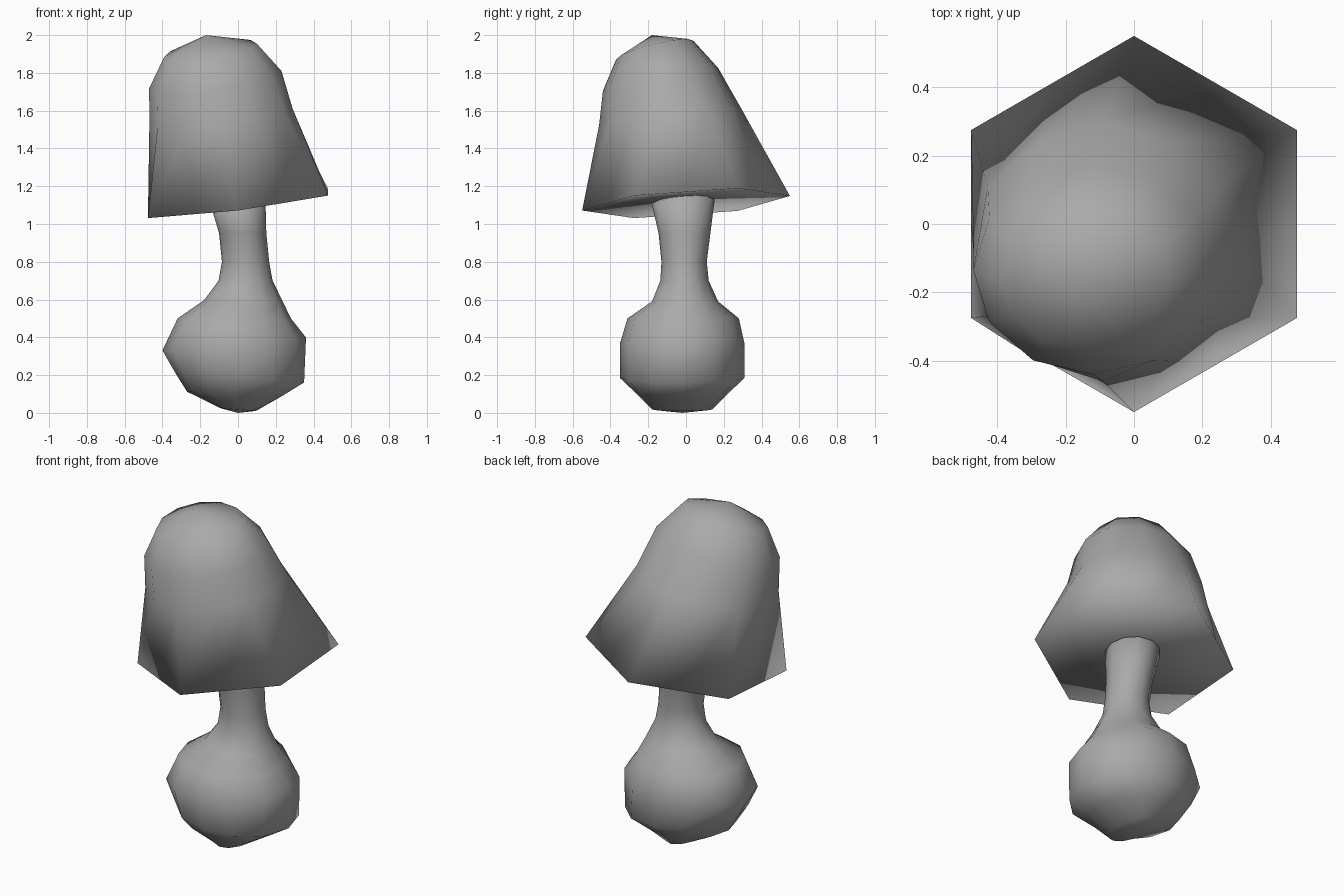
import bpy, bmesh, math
from mathutils import Vector

cube = bpy.data.objects.get("Cube")
if cube:
    bpy.data.objects.remove(cube, do_unlink=True)

SIDES = 12

grey = bpy.data.materials.new("plain grey")
grey.use_nodes = True
colour = (0.4, 0.4, 0.4, 1)
grey.diffuse_color = colour
grey.node_tree.nodes["Principled BSDF"].inputs["Base Color"].default_value = colour


def ring_points(centre, rx, ry, tilt=(0, 0), hexagon=0):
    """Tilted elliptical ring; hexagon pulls every second point onto a chord."""
    points = []
    for i in range(SIDES):
        angle = math.tau * i / SIDES
        shrink = 1
        if i % 2 == 0:
            shrink -= hexagon * (1 - math.cos(math.pi / 6))
        dx = rx * shrink * math.cos(angle)
        dy = ry * shrink * math.sin(angle)
        points.append(Vector(centre) + Vector((dx, dy, dx * tilt[0] + dy * tilt[1])))
    return points


def loft(name, bottom, rings, top):
    """Skin the rings from bottom to top and close both ends with a fan."""
    bm = bmesh.new()
    loops = [[bm.verts.new(p) for p in ring_points(*ring)] for ring in rings]
    low, high = bm.verts.new(bottom), bm.verts.new(top)
    for i in range(SIDES):
        j = (i + 1) % SIDES
        bm.faces.new((low, loops[0][j], loops[0][i]))
        bm.faces.new((high, loops[-1][i], loops[-1][j]))
        for a, b in zip(loops, loops[1:]):
            bm.faces.new((a[i], a[j], b[j], b[i]))
    bmesh.ops.recalc_face_normals(bm, faces=bm.faces)
    mesh = bpy.data.meshes.new(name)
    bm.to_mesh(mesh)
    bm.free()
    mesh.materials.append(grey)
    mesh.shade_smooth()
    obj = bpy.data.objects.new(name, mesh)
    bpy.context.collection.objects.link(obj)
    return obj


# Leaning cap with a hexagonal rim and a shallow hollow underneath
loft("mushroom_cap", (0, 0, 1.14), [
    ((0, 0, 1.11), .55, .55, (.125, .07), 1),
    ((-.09, -.08, 1.56), .39, .38, (.13, .1), .2),
    ((-.12, -.135, 1.765), .35, .305, (.13, .2)),
    ((-.145, -.165, 1.92), .245, .205, (.14, .24)),
], (-.17, -.18, 2))

# Waisted stem running down into a bulbous base
loft("stem_and_bulb", (0, -.02, 0), [
    ((0, -.02, .018), .095, .16, (-.08, 0)),
    ((-.02, -.02, .1), .25, .24, (-.05, 0)),
    ((.01, -.02, .185), .34, .33, (-.07, 0)),
    ((-.02, -.02, .365), .38, .33, (.09, 0)),
    ((-.02, -.015, .5), .3, .295),
    ((.03, -.005, .59), .21, .175, (-.03, 0)),
    ((.04, -.008, .7), .143, .128),
    ((.04, -.01, .8), .125, .12),
    ((.025, -.008, .95), .125, .137),
    ((0, -.015, 1.12), .145, .167, (.12, .07)),
], (0, 0, 1.2))
